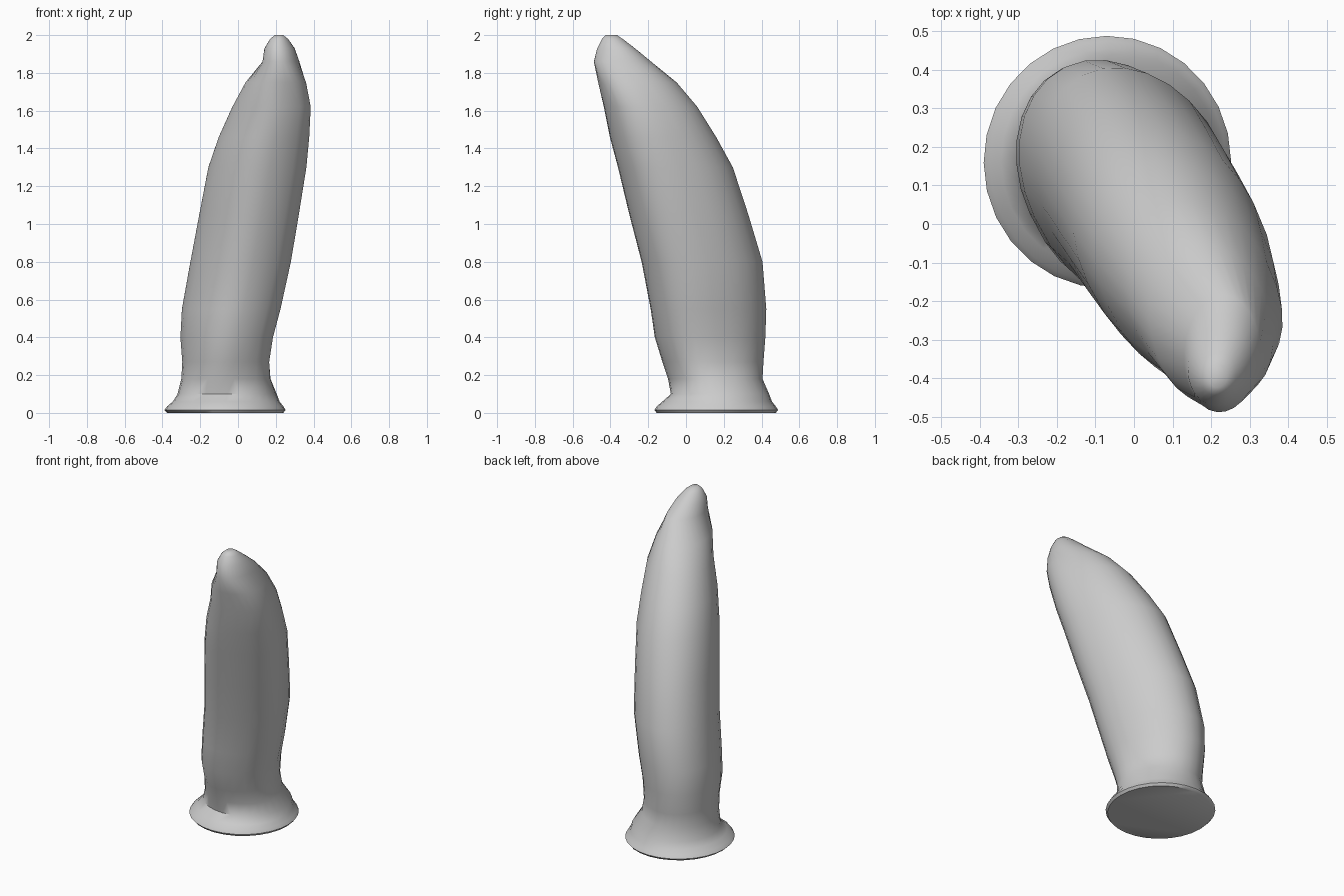
import bpy, bmesh, math

SIDES = 28
# height, x min, x max, y min, y max, lean angle (deg), stretch along lean
SECTIONS = [
    (0.00, -0.375, 0.240, -0.155, 0.475, -64, 1.0),
    (0.015, -0.390, 0.252, -0.167, 0.488, -64, 1.0),
    (0.035, -0.375, 0.240, -0.155, 0.475, -64, 1.0),
    (0.06, -0.345, 0.220, -0.125, 0.455, -64, 1.0),
    (0.10, -0.320, 0.205, -0.080, 0.440, -64, 1.0),
    (0.18, -0.300, 0.172, -0.095, 0.405, -64, 1.1),
    (0.27, -0.295, 0.165, -0.125, 0.410, -64, 1.2),
    (0.40, -0.305, 0.185, -0.165, 0.420, -64, 1.25),
    (0.55, -0.297, 0.225, -0.187, 0.425, -64, 1.3),
    (0.80, -0.252, 0.280, -0.235, 0.405, -64, 1.3),
    (1.05, -0.205, 0.322, -0.300, 0.330, -64, 1.3),
    (1.30, -0.157, 0.362, -0.360, 0.248, -64, 1.3),
    (1.46, -0.102, 0.377, -0.403, 0.160, -64, 1.3),
    (1.62, -0.030, 0.385, -0.435, 0.060, -64, 1.3),
    (1.75, 0.040, 0.360, -0.465, -0.050, -75, 1.3),
    (1.86, 0.130, 0.325, -0.488, -0.185, -95, 1.4),
    (1.93, 0.140, 0.300, -0.470, -0.270, -100, 1.3),
    (1.98, 0.170, 0.265, -0.445, -0.335, -100, 1.2),
    (2.00, 0.195, 0.240, -0.425, -0.365, -90, 1.0),
]


def outline(angle, stretch, blunt):
    """Oval whose forward half is blunter, scaled to a -1..1 box."""
    a = math.radians(angle)
    pts = []
    for i in range(SIDES):
        t = 2 * math.pi * i / SIDES
        c, s = math.cos(t), math.sin(t)
        n = blunt if c > 0 else 2.0
        u = math.copysign(abs(c) ** (2 / n), c) * stretch
        v = math.copysign(abs(s) ** (2 / n), s)
        pts.append((u * math.cos(a) - v * math.sin(a),
                    u * math.sin(a) + v * math.cos(a)))
    lo = [min(p[k] for p in pts) for k in (0, 1)]
    hi = [max(p[k] for p in pts) for k in (0, 1)]
    return [[(p[k] - lo[k]) / (hi[k] - lo[k]) for k in (0, 1)] for p in pts]


# Leaning body lofted through the sections, with its foot flange
bm = bmesh.new()
rings = []
for z, x0, x1, y0, y1, ang, st in SECTIONS:
    blunt = 2.0 if z < 0.12 or z > 1.8 else 2.4
    rings.append([bm.verts.new((x0 + u * (x1 - x0), y0 + v * (y1 - y0), z))
                  for u, v in outline(ang, st, blunt)])
for low, high in zip(rings, rings[1:]):
    for i in range(SIDES):
        j = (i + 1) % SIDES
        bm.faces.new((low[i], low[j], high[j], high[i]))
bm.faces.new(rings[0][::-1])
bm.faces.new(rings[-1])
bmesh.ops.recalc_face_normals(bm, faces=bm.faces)
mesh = bpy.data.meshes.new("curved_body")
bm.to_mesh(mesh)
bm.free()
body = bpy.data.objects.new("curved_body", mesh)
bpy.context.collection.objects.link(body)
bpy.context.view_layer.objects.active = body
body.select_set(True)
bpy.ops.object.shade_smooth_by_angle(angle=math.radians(50))
